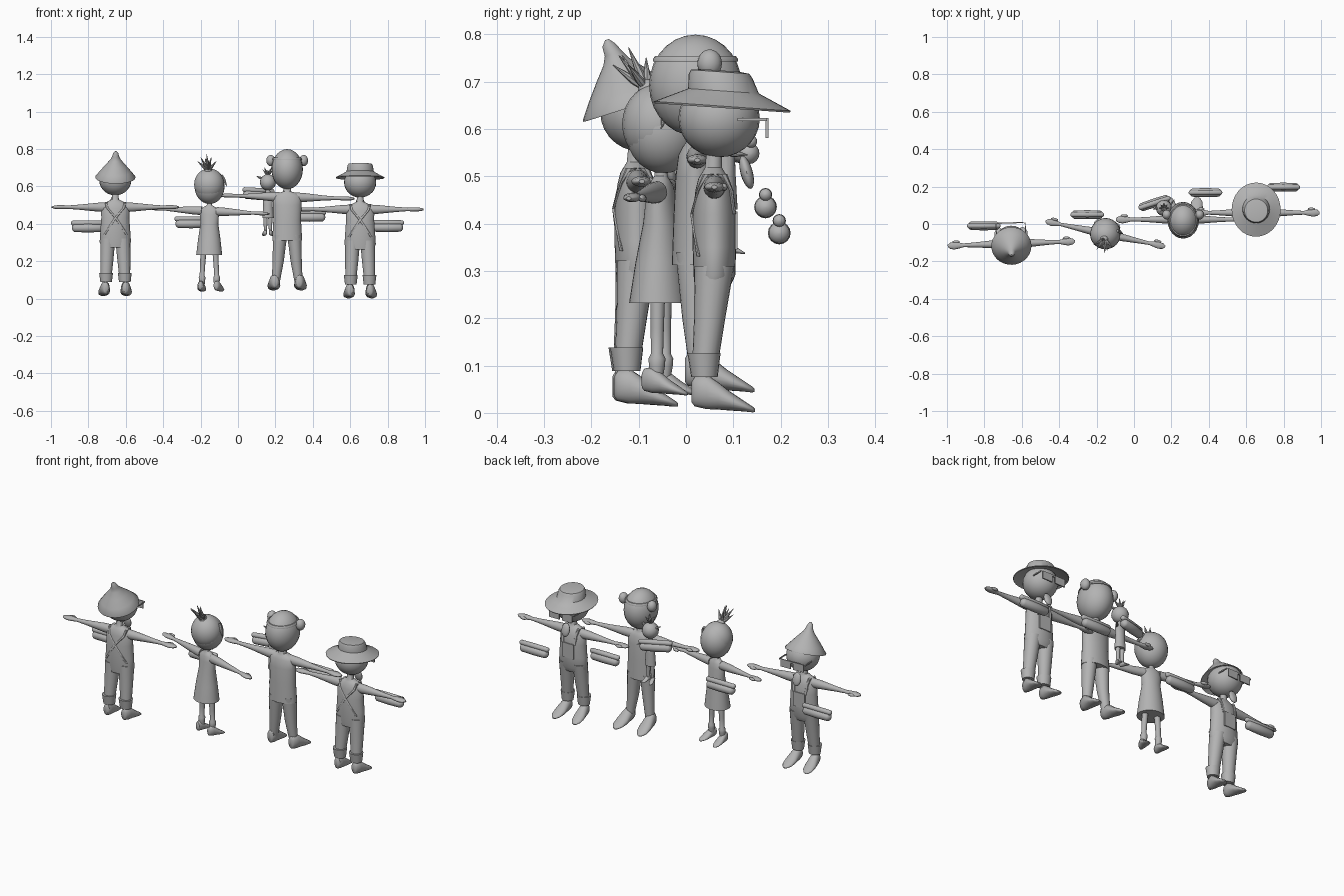
import bpy, bmesh, math
from mathutils import Matrix, Vector

grey = bpy.data.materials.new("plain_grey")
grey.diffuse_color = (0.45, 0.45, 0.45, 1)


def finish(name, bm, M):
    bmesh.ops.recalc_face_normals(bm, faces=bm.faces[:])
    me = bpy.data.meshes.new(name)
    bm.to_mesh(me)
    bm.free()
    me.transform(M)
    me.materials.append(grey)
    for p in me.polygons:
        p.use_smooth = True
    me.set_sharp_from_angle(angle=math.radians(40))
    ob = bpy.data.objects.new(name, me)
    bpy.context.collection.objects.link(ob)
    return ob


def loft(name, M, axis, rings, n=20):
    """Skin elliptical rings (x, y, z, ru, rv) lying across the given axis."""
    u, v = {"x": ((0, 1, 0), (0, 0, 1)), "y": ((1, 0, 0), (0, 0, 1)),
            "z": ((1, 0, 0), (0, 1, 0))}[axis]
    u, v = Vector(u), Vector(v)
    bm = bmesh.new()
    loops = []
    for x, y, z, ru, rv in rings:
        loops.append([bm.verts.new(Vector((x, y, z)) + u * ru * math.cos(a) + v * rv * math.sin(a))
                      for a in (2 * math.pi * i / n for i in range(n))])
    for a, b in zip(loops, loops[1:]):
        for i in range(n):
            j = (i + 1) % n
            bm.faces.new((a[i], a[j], b[j], b[i]))
    bm.faces.new(loops[0])
    bm.faces.new(loops[-1])
    return finish(name, bm, M)


def ball(name, M, c, r, tilt=0.0, n=24):
    bm = bmesh.new()
    bmesh.ops.create_uvsphere(bm, u_segments=n, v_segments=n // 2 + 2, radius=1)
    return finish(name, bm, M @ Matrix.Translation(c) @ Matrix.Rotation(tilt, 4, "X")
                  @ Matrix.Diagonal((*r, 1)))


def box(name, M, c, size):
    bm = bmesh.new()
    bmesh.ops.create_cube(bm, size=1)
    return finish(name, bm, M @ Matrix.Translation(c) @ Matrix.Diagonal((*size, 1)))


def spike(name, M, p, q, r):
    p, q = Vector(p), Vector(q)
    d = q - p
    R = Matrix.Translation(p) @ d.to_track_quat("Z", "Y").to_matrix().to_4x4()
    L = d.length
    loft(name, M @ R, "z", [(0, 0, 0, r * .7, r * .7), (0, 0, L * .4, r, r),
                            (0, 0, L, r * .1, r * .1)], 8)


def place(x, y, rot=0.0, z=0.0):
    return Matrix.Translation((x, y, z)) @ Matrix.Rotation(math.radians(rot), 4, "Z")


def torso(name, M, rows):
    loft(name, M, "z", [(0, y, z, rx, ry) for z, y, rx, ry in rows], 28)


def arms(M, L, z, tilt=0.0, y=0.0, k=1.0):
    for s in (-1, 1):
        prof = [(.04, .024, .026), (.09, .022, .024), (.15, .017, .018), (.2, .013, .013),
                (L - .085, .010, .009), (L - .06, .016, .011), (L - .035, .021, .011),
                (L - .012, .016, .008), (L, .006, .004)]
        loft("arm", M, "x", [(s * x, y, z + tilt * s * x, a * k, b * k) for x, a, b in prof])
        ball("thumb", M, (s * (L - .045), y + .02, z + tilt * s * L), (.02, .008, .008), 0, 12)


def legs(M, rows):
    for s in (-1, 1):
        loft("leg", M, "z", [(s * x, y, z, rx, ry) for z, x, y, rx, ry in rows])


def feet(M, x, k, y0, z0):
    prof = [(-.046, .044, .010, .022), (-.04, .045, .018, .031), (-.015, .045, .025, .037),
            (.01, .036, .028, .029), (.035, .025, .031, .020), (.065, .014, .027, .011),
            (.083, .007, .014, .006), (.088, .005, .004, .003)]
    for s in (-1, 1):
        loft("foot", M, "y", [(s * (x + .08 * (y + .04)), y0 + y * k, z0 + z * k, a * k, b * k)
                              for y, z, a, b in prof])


def hot_dog(c, yaw=0.0, pitch=0.0):
    M = Matrix.Translation(c) @ Matrix.Rotation(yaw, 4, "Z") @ Matrix.Rotation(pitch, 4, "Y")
    for name, r, h, dz in (("bun", .024, .085, 0), ("sausage", .014, .09, .026)):
        ends = [math.sin(t * math.pi / 8) for t in range(-4, 5)]
        loft(name, M, "x", [((h - r) * (1 if e > 0 else -1 if e < 0 else 0) + r * e, 0, dz,
                             r * max(.08, math.sqrt(1 - e * e)), r * max(.08, math.sqrt(1 - e * e)))
                            for e in ends], 16)


def farmer(M):
    # head, body in overalls
    ball("head", M, (0, .01, .622), (.086, .086, .082))
    torso("overalls_body", M, [(.262, -.005, .07, .036), (.29, 0, .084, .044), (.35, 0, .08, .046),
                               (.42, 0, .075, .046), (.47, 0, .076, .04), (.495, -.002, .066, .032),
                               (.508, -.002, .04, .024), (.518, -.002, .019, .018),
                               (.56, 0, .016, .016)])
    legs(M, [(.31, .040, 0, .040, .042), (.2, .045, -.010, .035, .033), (.1, .05, -.02, .029, .027)])
    for s in (-1, 1):
        loft("trouser_cuff", M, "z", [(s * .05, -.021, .076, .031, .028),
                                      (s * .05, -.022, .126, .037, .035)])
        # crossed straps on the back, straight ones on the chest
        loft("back_strap", M, "z", [(-s * .06, -.034, .33, .007, .004), (0, -.047, .42, .007, .004),
                                    (s * .045, -.032, .475, .007, .004), (s * .05, -.012, .505, .007, .012)], 8)
        loft("front_strap", M, "z", [(s * .036, .042, .42, .008, .004), (s * .04, .035, .47, .008, .005),
                                     (s * .045, .015, .505, .008, .012)], 8)
        # glasses
        box("glasses_lens", M, (s * .039, .111, .602), (.062, .006, .042))
        box("glasses_temple", M, (s * .078, .08, .62), (.005, .062, .006))
    box("glasses_bridge", M, (0, .111, .618), (.02, .006, .008))
    box("bib_front", M, (0, .046, .385), (.07, .006, .08))
    ball("beard", M, (0, .068, .508), (.024, .013, .036), math.radians(15), 16)
    arms(M, .34, .477)
    feet(M, .053, 1, -.002, 0)


# farmer with a brimmed hat
M4 = place(.653, .06)
farmer(M4)
H = M4 @ Matrix.Translation((0, .017, .65)) @ Matrix.Rotation(math.radians(-4), 4, "X")
loft("brim_hat", H, "z", [(0, 0, .018, .075, .08), (0, 0, -.006, .129, .143), (0, 0, -.002, .131, .145),
                          (0, 0, .014, .1, .11), (0, 0, .03, .073, .075), (0, -.008, .06, .068, .068),
                          (0, -.01, .07, .062, .062), (0, -.01, .073, .04, .04)], 32)

# farmer with a bent pointed hat
M1 = place(-.656, -.105, 2, .012)
farmer(M1)
H = M1 @ Matrix.Translation((0, -.012, .635)) @ Matrix.Rotation(math.radians(18), 4, "X")
loft("pointed_hat", H, "z", [(0, 0, .012, .085, .085), (0, 0, 0, .107, .105), (0, 0, .004, .107, .105),
                             (0, 0, .035, .082, .082), (0, 0, .072, .052, .052), (0, 0, .1, .028, .028),
                             (0, 0, .118, .019, .019), (0, -.004, .138, .014, .014),
                             (0, -.004, .15, .004, .004)], 32)

# girl in a dress with spiky ponytail
M2 = place(-.153, -.053, -12)
ball("head", M2, (0, .005, .598), (.08, .08, .092))
ball("hair_cap", M2, (0, -.004, .61), (.081, .078, .086))
torso("dress", M2, [(.232, -.005, .070, .062), (.32, -.003, .060, .050), (.4, 0, .048, .037),
                    (.45, 0, .052, .031), (.477, 0, .048, .026), (.49, 0, .03, .02),
                    (.5, 0, .014, .014), (.53, 0, .013, .013)])
legs(M2, [(.26, .032, 0, .016, .016), (.18, .037, 0, .014, .014), (.125, .04, 0, .013, .013),
          (.115, .04, 0, .018, .018), (.1, .04, 0, .017, .017), (.07, .04, -.002, .014, .014)])
feet(M2, .042, .75, .003, .036)
arms(M2, .327, .468, -.045, 0, .9)
ball("hair_knot", M2, (0, -.028, .683), (.022, .022, .022), 0, 12)
for x, y, z in ((-.05, -.07, .735), (-.028, -.09, .755), (0, -.07, .772), (.028, -.085, .755),
                (.05, -.06, .735), (-.015, -.035, .75), (.018, -.1, .735)):
    spike("ponytail_spike", M2, (0, -.03, .682), (x, y, z), .009)
spike("side_lock", M2, (.06, .03, .66), (.092, .02, .6), .01)

# tall man
M3 = place(.263, .02)
ball("head", M3, (0, .0, .692), (.084, .098, .107))
loft("hair_band", M3, "z", [(0, 0, .742, .078, .09), (0, 0, .748, .0775, .0895),
                            (0, 0, .754, .073, .085)], 32)
for s in (-1, 1):
    ball("ear_tuft", M3, (s * .088, .03, .738), (.024, .026, .030), 0, 16)
torso("shirt", M3, [(.312, 0, .080, .050), (.42, 0, .074, .046), (.5, 0, .076, .042),
                    (.545, 0, .075, .036), (.562, 0, .055, .027), (.572, 0, .022, .02),
                    (.61, 0, .018, .018)])
legs(M3, [(.34, .038, 0, .038, .042), (.2, .048, .002, .030, .030), (.08, .062, .01, .021, .021)])
feet(M3, .065, 1.1, .028, .042)
arms(M3, .36, .543, -.025, .004)

# small child at the man's side
MC = place(.16, .085)
ball("child_head", MC, (0, 0, .622), (.043, .043, .043), 0, 16)
torso("child_body", MC, [(.43, 0, .030, .024), (.5, 0, .025, .02), (.55, 0, .027, .018),
                         (.565, 0, .014, .011), (.6, 0, .008, .008)])
legs(MC, [(.44, .013, 0, .012, .012), (.36, .013, 0, .008, .008)])
feet(MC, .013, .4, .004, .335)
for s in (-1, 1):
    spike("child_arm", MC, (s * .02, 0, .55), (s * .055, .045, .545), .008)
    spike("child_side_hair", MC, (s * .03, 0, .64), (s * .06, -.005, .655), .007)
for i in range(8):
    a = i * math.pi / 4
    spike("child_tuft", MC, (0, 0, .66), (.028 * math.cos(a), .028 * math.sin(a), .69 + .012 * (i % 2)), .006)

# one hot dog floating in front of each
hot_dog((-.803, -.01, .378))
hot_dog((-.25, .05, .40))
hot_dog((.108, .112, .552), .32, .06)
hot_dog((.382, .168, .435))
hot_dog((.798, .197, .38))
